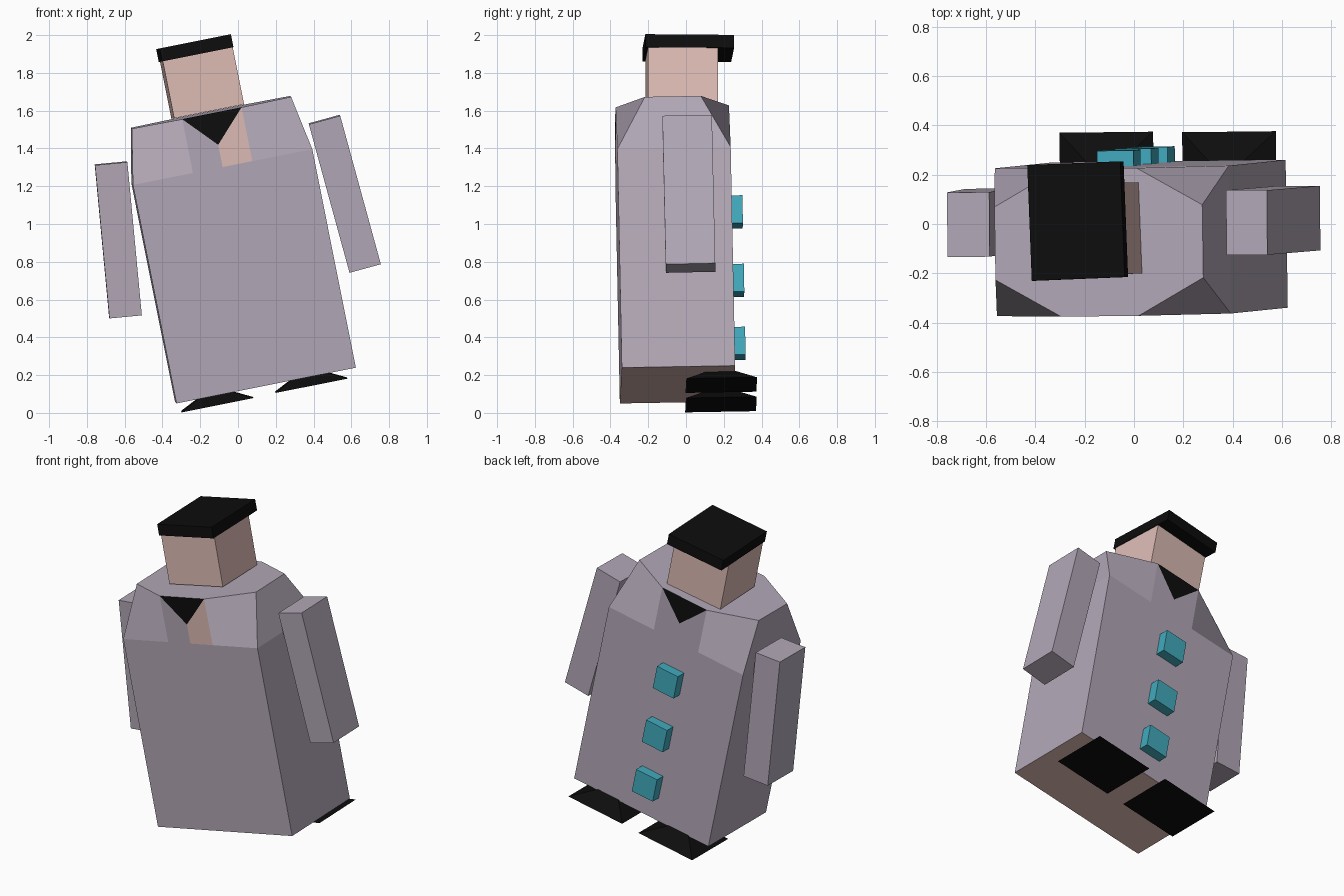
import bpy
import bmesh
from mathutils import Matrix, Vector

if "Cube" in bpy.data.objects:
    bpy.data.objects.remove(bpy.data.objects["Cube"], do_unlink=True)


def material(name, rgb):
    m = bpy.data.materials.new(name)
    m.use_nodes = True
    color = (*rgb, 1.0)
    m.diffuse_color = color
    bsdf = m.node_tree.nodes["Principled BSDF"]
    bsdf.inputs["Base Color"].default_value = color
    bsdf.inputs["Roughness"].default_value = 0.9
    return m


COAT = material("mauve_grey", (0.445, 0.39, 0.47))
SKIN = material("skin_pink", (0.73, 0.50, 0.46))
BLACK = material("black", (0.004, 0.004, 0.004))
TEAL = material("teal", (0.053, 0.40, 0.51))


def frame(origin, across, up):
    """Tilted local frame: across is local x, up is local z."""
    u = Vector(across).normalized()
    v = Vector(up).cross(u).normalized()
    w = u.cross(v)
    m = Matrix((u, v, w)).transposed().to_4x4()
    m.translation = origin
    return m


def finish(name, bm, matrix, mats):
    bmesh.ops.recalc_face_normals(bm, faces=bm.faces)
    mesh = bpy.data.meshes.new(name)
    bm.to_mesh(mesh)
    bm.free()
    for m in mats:
        mesh.materials.append(m)
    obj = bpy.data.objects.new(name, mesh)
    obj.matrix_world = matrix
    bpy.context.collection.objects.link(obj)
    return obj


def box(name, matrix, center, size, mat):
    bm = bmesh.new()
    bmesh.ops.create_cube(bm, size=1)
    bmesh.ops.scale(bm, vec=size, verts=bm.verts)
    bmesh.ops.translate(bm, vec=center, verts=bm.verts)
    return finish(name, bm, matrix, [mat])


# Coat body: tapered corners at the shoulders, collar and throat cut into the faces
body = frame((0.145, -0.045, 0.15), (0.981, 0.011, 0.196), (-0.196, -0.02, 0.981))
HALF, DEPTH, INNER = 0.484, 0.30, 0.16
MID, TOP, TIP = 1.18, 1.47, 1.30
SIDE_U, SIDE_V = 0.43, 0.148

bm = bmesh.new()


def face(points, mat=0):
    bm.faces.new([bm.verts.new(p) for p in points]).material_index = mat


for s in (-1, 1):
    d = s * DEPTH
    # long panel, then the collar triangle
    face([(-HALF, d, 0), (HALF, d, 0), (HALF, d, MID), (INNER, d, MID),
          (0, d, MID), (-INNER, d, MID), (-HALF, d, MID)])
    face([(-INNER, d, TOP), (0, d, TIP), (INNER, d, TOP)], 2)
    for k in (-1, 1):
        # chest panels beside the collar; one shows skin
        face([(0, d, MID), (k * INNER, d, MID), (k * INNER, d, TOP), (0, d, TIP)],
             1 if (s, k) == (-1, 1) else 0)
        # shoulder corners
        face([(k * HALF, d, MID), (k * INNER, d, MID),
              (k * INNER, d, TOP), (k * SIDE_U, s * SIDE_V, TOP)])
    # flank of the coat
    h = s * HALF
    face([(h, -DEPTH, 0), (h, DEPTH, 0), (h, DEPTH, MID), (h, -DEPTH, MID)])
    face([(h, -DEPTH, MID), (h, DEPTH, MID),
          (s * SIDE_U, SIDE_V, TOP), (s * SIDE_U, -SIDE_V, TOP)])

face([(-HALF, -DEPTH, 0), (-HALF, DEPTH, 0), (HALF, DEPTH, 0), (HALF, -DEPTH, 0)], 1)
face([(SIDE_U, -SIDE_V, TOP), (SIDE_U, SIDE_V, TOP), (INNER, DEPTH, TOP),
      (-INNER, DEPTH, TOP), (-SIDE_U, SIDE_V, TOP), (-SIDE_U, -SIDE_V, TOP),
      (-INNER, -DEPTH, TOP), (INNER, -DEPTH, TOP)])
bmesh.ops.remove_doubles(bm, verts=bm.verts, dist=0.0005)
finish("coat_body", bm, body, [COAT, SKIN, BLACK])

# Buttons
for name, height in (("top", 0.93), ("middle", 0.56), ("bottom", 0.22)):
    box(name + "_button", body, (-0.02, DEPTH + 0.028, height), (0.15, 0.07, 0.15), TEAL)

# Head and flat cap with a brim over the face
head = frame((-0.16, -0.023, 1.595), (0.98, 0.04, 0.196), (-0.196, 0, 0.98))
box("head", head, (0, 0, 0.154), (0.378, 0.37, 0.308), SKIN)
box("cap", head, (0, 0.035, 0.343), (0.385, 0.47, 0.07), BLACK)

# Arms
left = frame((0.565, 0.015, 1.16), (0.964, 0, 0.264), (-0.264, -0.022, 0.964))
right = frame((-0.634, 0.005, 0.916), (0.996, 0.006, 0.094), (-0.094, -0.018, 0.996))
for name, matrix in (("left_arm", left), ("right_arm", right)):
    box(name, matrix, (0, 0, 0), (0.172, 0.262, 0.815), COAT)

# Feet: shallow pyramids tucked under the coat
for name, place in (("right_foot", (-0.11, 0.185, 0.044)), ("left_foot", (0.388, 0.187, 0.147))):
    bm = bmesh.new()
    bmesh.ops.create_cube(bm, size=1)
    bmesh.ops.scale(bm, vec=(0.388, 0.375, 0.1), verts=bm.verts)
    bmesh.ops.translate(bm, vec=(0, 0, 0.05), verts=bm.verts)
    upper = [v for v in bm.verts if v.co.z > 0.05]
    bmesh.ops.pointmerge(bm, verts=upper, merge_co=(0, 0, 0.1))
    matrix = body.copy()
    matrix.translation = place
    finish(name, bm, matrix, [BLACK])
